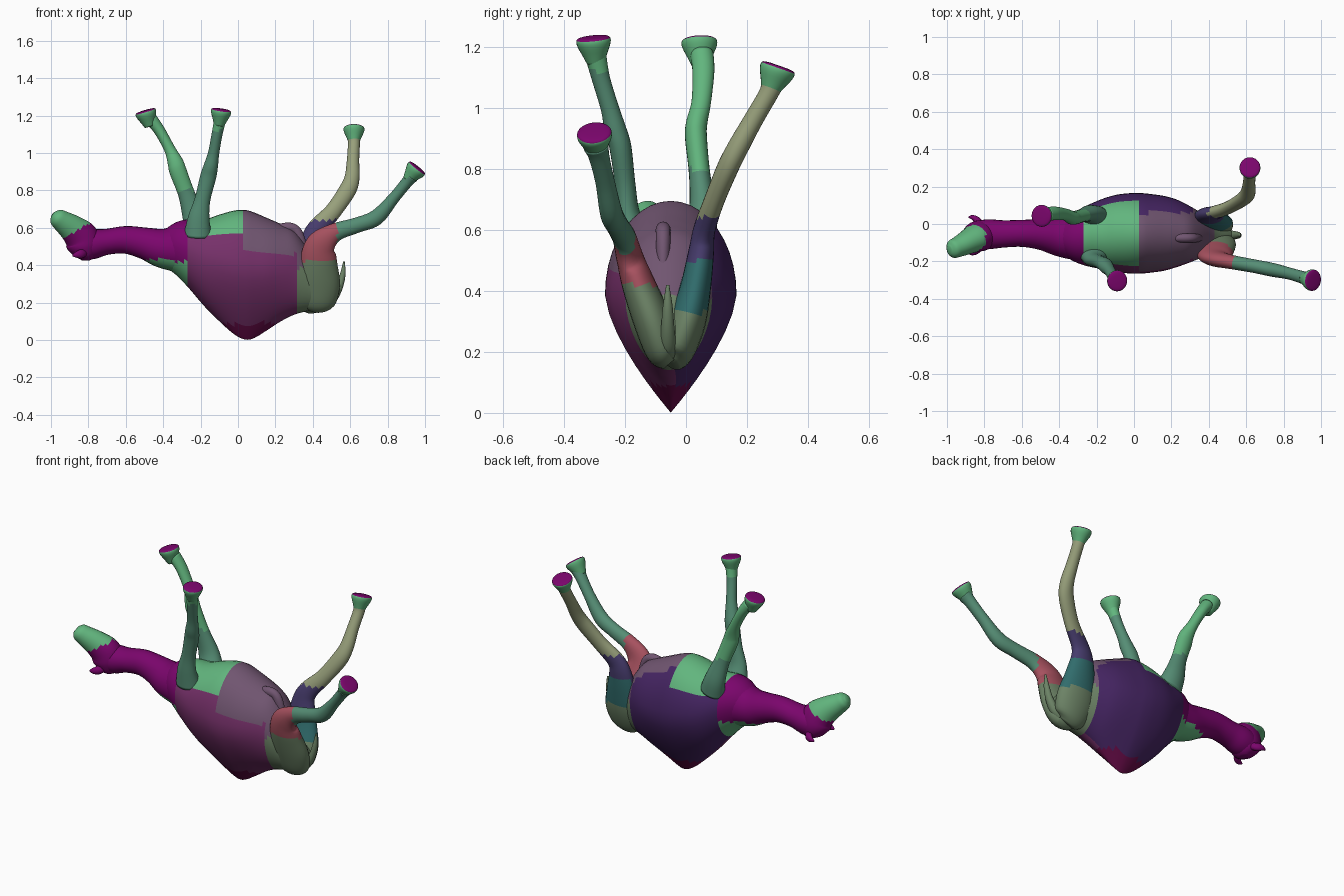
import bpy, bmesh, math
from mathutils import Vector

PALETTE = {
    "green": (98, 180, 125), "teal": (86, 140, 116), "olive": (150, 158, 122),
    "rose": (165, 82, 95), "sage": (108, 130, 102), "indigo": (72, 62, 108),
    "plum": (122, 14, 108), "mauve": (118, 52, 106), "violet": (72, 42, 100),
    "dusk": (112, 86, 112), "sea": (52, 108, 108), "wine": (105, 20, 75),
}
MATS = {}
for key, rgb in PALETTE.items():
    MATS[key] = bpy.data.materials.new(key)
    MATS[key].diffuse_color = [(c / 255) ** 2.2 for c in rgb] + [1]
KEYS = list(PALETTE)


def smooth_rows(rows, steps=5):
    """Catmull-Rom interpolation of rows of numbers."""
    out = []
    for i in range(len(rows) - 1):
        a, b, c, d = rows[max(i - 1, 0)], rows[i], rows[i + 1], rows[min(i + 2, len(rows) - 1)]
        for s in range(steps):
            t = s / steps
            out.append([0.5 * (2 * q + (r - p) * t + (2 * p - 5 * q + 4 * r - w) * t * t
                               + (3 * q - p - 3 * r + w) * t ** 3)
                        for p, q, r, w in zip(a, b, c, d)])
    return out + [list(rows[-1])]


def skin(name, rings, colour):
    """Bridge rings of points, close the ends, colour faces by position."""
    bm = bmesh.new()
    loops = [[bm.verts.new(p) for p in ring] for ring in rings]
    n = len(loops[0])
    for a, b in zip(loops, loops[1:]):
        for i in range(n):
            bm.faces.new((a[i], a[(i + 1) % n], b[(i + 1) % n], b[i]))
    bm.faces.new(loops[0])
    bm.faces.new(loops[-1])
    bmesh.ops.recalc_face_normals(bm, faces=bm.faces)
    for f in bm.faces:
        f.smooth = True
        f.material_index = KEYS.index(colour(f.calc_center_median(), f.normal))
    mesh = bpy.data.meshes.new(name)
    bm.to_mesh(mesh)
    bm.free()
    for key in KEYS:
        mesh.materials.append(MATS[key])
    obj = bpy.data.objects.new(name, mesh)
    bpy.context.collection.objects.link(obj)
    return obj


def tube(name, rows, colour, n=24, steps=5):
    """Loft ellipses along a path; row = x, y, z, radius in xz, radius along y."""
    rows = smooth_rows(rows, steps)
    cs = [Vector(r[:3]) for r in rows]
    rings = []
    for i, r in enumerate(rows):
        t = (cs[min(i + 1, len(cs) - 1)] - cs[max(i - 1, 0)]).normalized()
        v = (Vector((0, 1, 0)) - t * t.y).normalized()
        u = v.cross(t)
        rings.append([cs[i] + u * r[3] * math.cos(k * math.tau / n) + v * r[4] * math.sin(k * math.tau / n)
                      for k in range(n)])
    return skin(name, rings, colour)


def hoof(name, top, axis, r):
    """Flared pad with a slightly rounded sole."""
    top, axis = Vector(top), Vector(axis).normalized()
    rows = [(*(top - axis * d), r * k, r * k * 1.05)
            for d, k in ((.09, .5), (.06, .72), (.03, .95), (.012, 1), (.003, .88), (0, .5))]
    tube(name, rows, lambda c, nrm: "plum" if nrm.dot(axis) > .45 else "green", steps=3)


# Torso with pointed hump: x, bottom z, top z, centre y, half width
torso = [(-.41, .40, .575, -.07, .07), (-.34, .355, .625, -.07, .12), (-.27, .285, .645, -.065, .155),
         (-.18, .18, .645, -.055, .185), (-.10, .10, .67, -.05, .205), (-.02, .03, .692, -.05, .215),
         (.04, .002, .695, -.05, .215), (.09, .012, .68, -.05, .21), (.16, .055, .65, -.05, .20),
         (.23, .10, .62, -.05, .18), (.30, .135, .585, -.055, .15), (.36, .152, .51, -.06, .12),
         (.43, .17, .39, -.06, .085), (.50, .21, .31, -.06, .045), (.525, .24, .28, -.06, .015)]
rings = []
for x, zb, zt, yc, hw in smooth_rows(torso, 4):
    mid = zb + (zt - zb) * .55
    h = math.exp(-((x - .05) / .2) ** 2)
    ring = []
    for k in range(40):
        a = k * math.tau / 40
        s, side = math.sin(a), math.cos(a)
        if s >= 0:
            ring.append((x, yc + hw * side, mid + (zt - mid) * s))
        else:
            w = (1 - h) * abs(side) + h * (1 - abs(s) ** 1.5)
            ring.append((x, yc + math.copysign(hw * w, side), mid + (mid - zb) * s))
    rings.append(ring)


def torso_colour(c, nrm):
    if c.x > .31:
        return "dusk" if c.z > .38 else "sage"
    if c.z > .57 and -.27 < c.x < .03:
        return "green"
    if c.x < -.27:
        return "plum" if c.z > .42 else "green"
    if c.z < .09:
        return "wine"
    if c.x > .03 and c.z > .46 and c.y < .06:
        return "dusk"
    return "mauve" if c.y < -.04 else "violet"


skin("torso", rings, torso_colour)

# Neck and head
tube("neck", [(-.24, -.07, .48, .14, .13), (-.33, -.07, .487, .125, .12), (-.41, -.065, .492, .105, .105),
              (-.50, -.055, .517, .085, .083), (-.60, -.05, .535, .074, .072), (-.70, -.053, .525, .069, .073),
              (-.78, -.055, .512, .08, .08), (-.84, -.06, .505, .07, .07), (-.87, -.065, .50, .03, .03)],
     lambda c, nrm: "green" if c.z < .43 and c.x > -.52 else "plum")
tube("head", [(-.815, -.06, .425, .02, .03), (-.815, -.06, .45, .06, .065), (-.822, -.062, .50, .09, .082),
              (-.84, -.072, .55, .092, .078), (-.885, -.095, .595, .075, .066), (-.94, -.122, .635, .058, .055),
              (-.972, -.135, .658, .046, .048), (-.988, -.14, .67, .02, .025)],
     lambda c, nrm: "green" if c.z - .55 * c.x > 1.06 else "plum")
for side, y in (("left", .022), ("right", -.142)):
    e = 1 if y > 0 else -1
    tube(side + "_ear", [(-.82, y - .03 * e, .47, .02, .02), (-.84, y, .46, .024, .018),
                         (-.865, y + .014 * e, .455, .016, .012), (-.885, y + .014 * e, .45, .004, .004)],
         lambda c, nrm: "plum", 12)

# Front legs
tube("left_front_leg", [(-.21, .04, .58, .075, .06), (-.235, .055, .66, .062, .046), (-.275, .045, .78, .045, .035),
                        (-.32, .033, .90, .046, .036), (-.335, .035, .95, .042, .035), (-.365, .05, 1.02, .03, .032),
                        (-.42, .057, 1.12, .03, .036), (-.465, .052, 1.18, .035, .038)],
     lambda c, nrm: "green" if c.z > .8 else "teal")
tube("right_front_leg", [(-.215, -.165, .56, .075, .06), (-.21, -.19, .65, .058, .04), (-.19, -.20, .75, .042, .034),
                         (-.16, -.215, .87, .043, .036), (-.145, -.232, .93, .038, .036), (-.13, -.25, 1.0, .03, .03),
                         (-.112, -.28, 1.10, .029, .03), (-.095, -.298, 1.18, .032, .036)],
     lambda c, nrm: "green" if c.z > 1.12 else "teal")
hoof("left_front_hoof", (-.497, .043, 1.228), (-.3, -.05, 1), .056)
hoof("right_front_hoof", (-.088, -.305, 1.235), (.15, -.1, 1), .054)


# Hind legs with thighs
def left_hind(c, nrm):
    return "olive" if c.z > .64 else "indigo" if c.z > .5 else "sea" if c.z > .33 else "sage"


def right_hind(c, nrm):
    if c.x > .53 and c.z > .5:
        return "teal"
    return "rose" if c.z > .42 and c.x < .56 else "sage"


tube("left_hind_leg", [(.43, -.05, .165, .05, .03), (.42, -.03, .20, .10, .055), (.41, .005, .30, .12, .06),
                       (.405, .033, .42, .095, .05), (.405, .05, .53, .07, .042), (.43, .06, .60, .055, .036),
                       (.51, .09, .69, .045, .033), (.585, .135, .80, .046, .035), (.61, .17, .87, .04, .035),
                       (.615, .22, .96, .033, .032), (.62, .272, 1.05, .032, .032), (.62, .285, 1.09, .035, .04)],
     left_hind)
tube("right_hind_leg", [(.43, -.05, .165, .05, .03), (.43, -.075, .20, .095, .055), (.43, -.11, .30, .115, .062),
                        (.43, -.155, .42, .10, .055), (.445, -.185, .51, .08, .044), (.52, -.203, .575, .05, .038),
                        (.64, -.225, .615, .041, .036), (.74, -.245, .655, .042, .037), (.83, -.265, .755, .031, .032),
                        (.90, -.285, .84, .031, .034), (.93, -.295, .875, .036, .042)],
     right_hind)
hoof("left_hind_hoof", (.62, .305, 1.14), (0, .35, 1), .056)
hoof("right_hind_hoof", (.962, -.302, .925), (.6, -.1, .75), .055)

# Tail and belly ridge
tube("tail", [(.47, -.06, .20, .03, .03), (.505, -.06, .225, .027, .028), (.54, -.06, .28, .02, .022),
              (.56, -.06, .35, .015, .016), (.567, -.06, .42, .004, .005)],
     lambda c, nrm: "sage", 16)
tube("belly_ridge", [(.20, -.075, .595, .02, .02), (.265, -.075, .60, .028, .025), (.305, -.075, .59, .026, .024),
                     (.325, -.075, .55, .03, .024), (.345, -.075, .47, .028, .02), (.365, -.075, .38, .012, .012)],
     lambda c, nrm: "dusk", 16)
